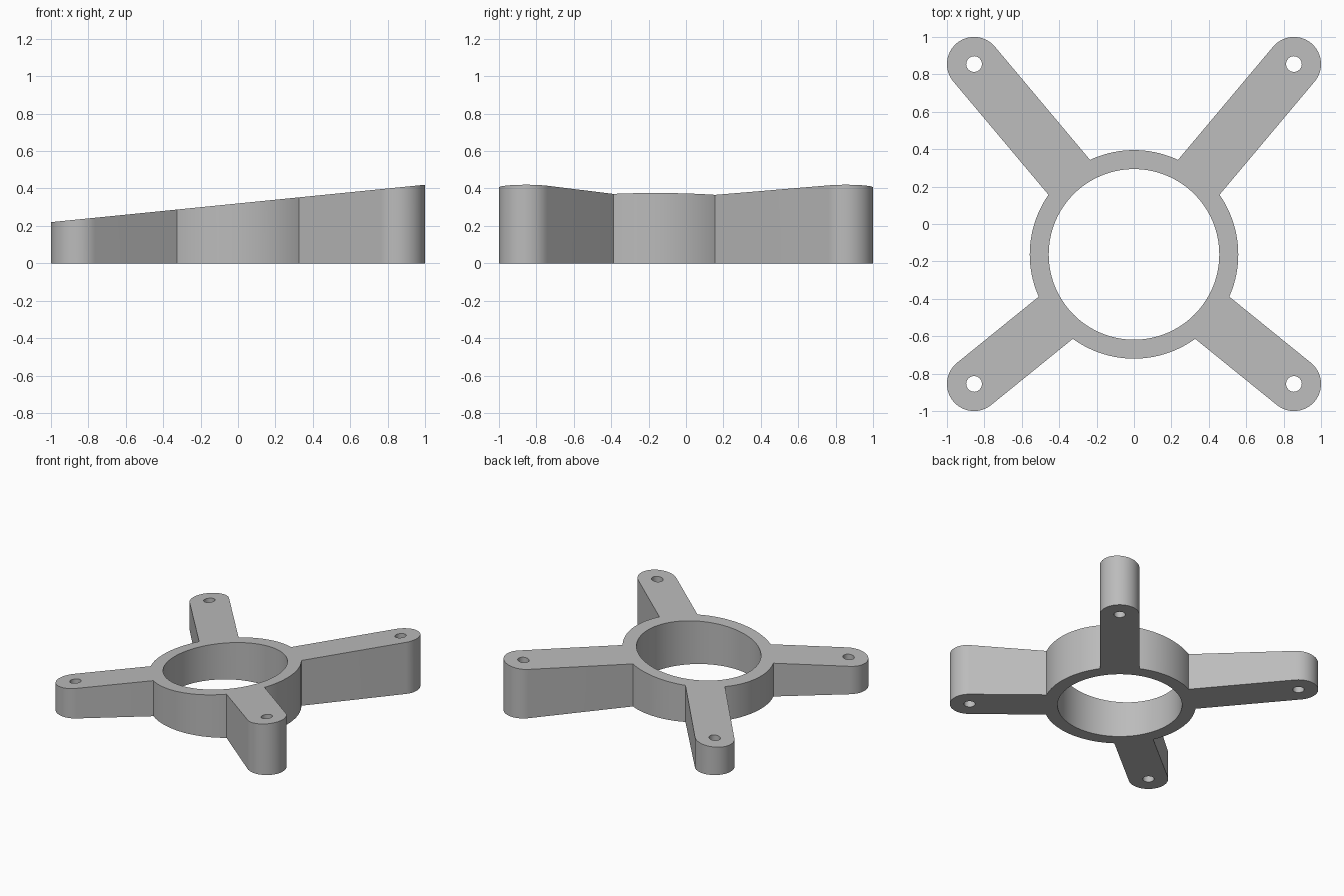
import bpy
import bmesh
from math import atan2, cos, sin, pi, radians
from mathutils import Vector

CENTRE = Vector((0, -0.1625))
OUTER, INNER = 0.5575, 0.456
TIP, TIP_RADIUS, HOLE_RADIUS = 0.855, 0.145, 0.042
MID_HEIGHT, SLOPE = 0.32, 0.1

if "Cube" in bpy.data.objects:
    bpy.data.objects.remove(bpy.data.objects["Cube"])

grey = bpy.data.materials.new("plain grey")
grey.use_nodes = True
colour = (0.5, 0.5, 0.5, 1)
grey.diffuse_color = colour
grey.node_tree.nodes["Principled BSDF"].inputs["Base Color"].default_value = colour


def prism(name, points, bottom, top):
    """Extrude a flat outline upwards into a solid."""
    bm = bmesh.new()
    base = bm.faces.new([bm.verts.new((p[0], p[1], bottom)) for p in points])
    result = bmesh.ops.extrude_face_region(bm, geom=[base], use_keep_orig=True)
    raised = [v for v in result["geom"] if isinstance(v, bmesh.types.BMVert)]
    bmesh.ops.translate(bm, verts=raised, vec=(0, 0, top - bottom))
    bmesh.ops.recalc_face_normals(bm, faces=bm.faces)
    mesh = bpy.data.meshes.new(name)
    bm.to_mesh(mesh)
    bm.free()
    mesh.materials.append(grey)
    obj = bpy.data.objects.new(name, mesh)
    bpy.context.collection.objects.link(obj)
    return obj


def arc(centre, radius, start, sweep, steps):
    return [centre + radius * Vector((cos(start + sweep * i / steps),
                                      sin(start + sweep * i / steps)))
            for i in range(steps + 1)]


def circle(centre, radius, steps):
    return arc(centre, radius, 0, 2 * pi, steps)[:-1]


def combine(target, tool, operation):
    mod = target.modifiers.new(operation.lower(), "BOOLEAN")
    mod.operation = operation
    mod.solver = "EXACT"
    mod.object = tool
    tool.hide_render = True


# Central ring, first as a solid disc
bracket = prism("ring_with_four_arms", circle(CENTRE, OUTER, 128), 0, MID_HEIGHT)
tools = []

# Four round-ended arms radiating from the ring centre
for side, x in (("left", 1), ("right", -1)):
    for end, y in (("back", 1), ("front", -1)):
        tip = Vector((x * TIP, y * TIP))
        direction = (tip - CENTRE).normalized()
        angle = atan2(direction.y, direction.x)
        across = Vector((-direction.y, direction.x)) * TIP_RADIUS
        start = CENTRE + direction * 0.2
        outline = arc(tip, TIP_RADIUS, angle - pi / 2, pi, 32)
        outline += [start + across, start - across]
        arm = prism(f"{end}_{side}_arm", outline, 0, MID_HEIGHT)
        combine(bracket, arm, "UNION")
        tools.append(arm)

# Large bore and the screw holes
bores = [("bore_cutter", CENTRE, INNER, 128)]
bores += [("screw_hole_cutter", Vector((x * TIP, y * TIP)), HOLE_RADIUS, 32)
          for x in (-1, 1) for y in (-1, 1)]
for name, centre, radius, steps in bores:
    cutter = prism(name, circle(centre, radius, steps), -0.2, MID_HEIGHT + 0.2)
    combine(bracket, cutter, "DIFFERENCE")
    tools.append(cutter)

# Bake the modifiers and remove the helpers
graph = bpy.context.evaluated_depsgraph_get()
solid = bpy.data.meshes.new_from_object(bracket.evaluated_get(graph))
bracket.modifiers.clear()
bracket.data = solid
for tool in tools:
    bpy.data.objects.remove(tool)

# Tilt the top face so the height grows towards the left
for v in solid.vertices:
    if v.co.z > MID_HEIGHT / 2:
        v.co.z = MID_HEIGHT + SLOPE * v.co.x

bpy.ops.object.select_all(action="DESELECT")
bracket.select_set(True)
bpy.context.view_layer.objects.active = bracket
bpy.ops.object.shade_smooth_by_angle(angle=radians(30))
